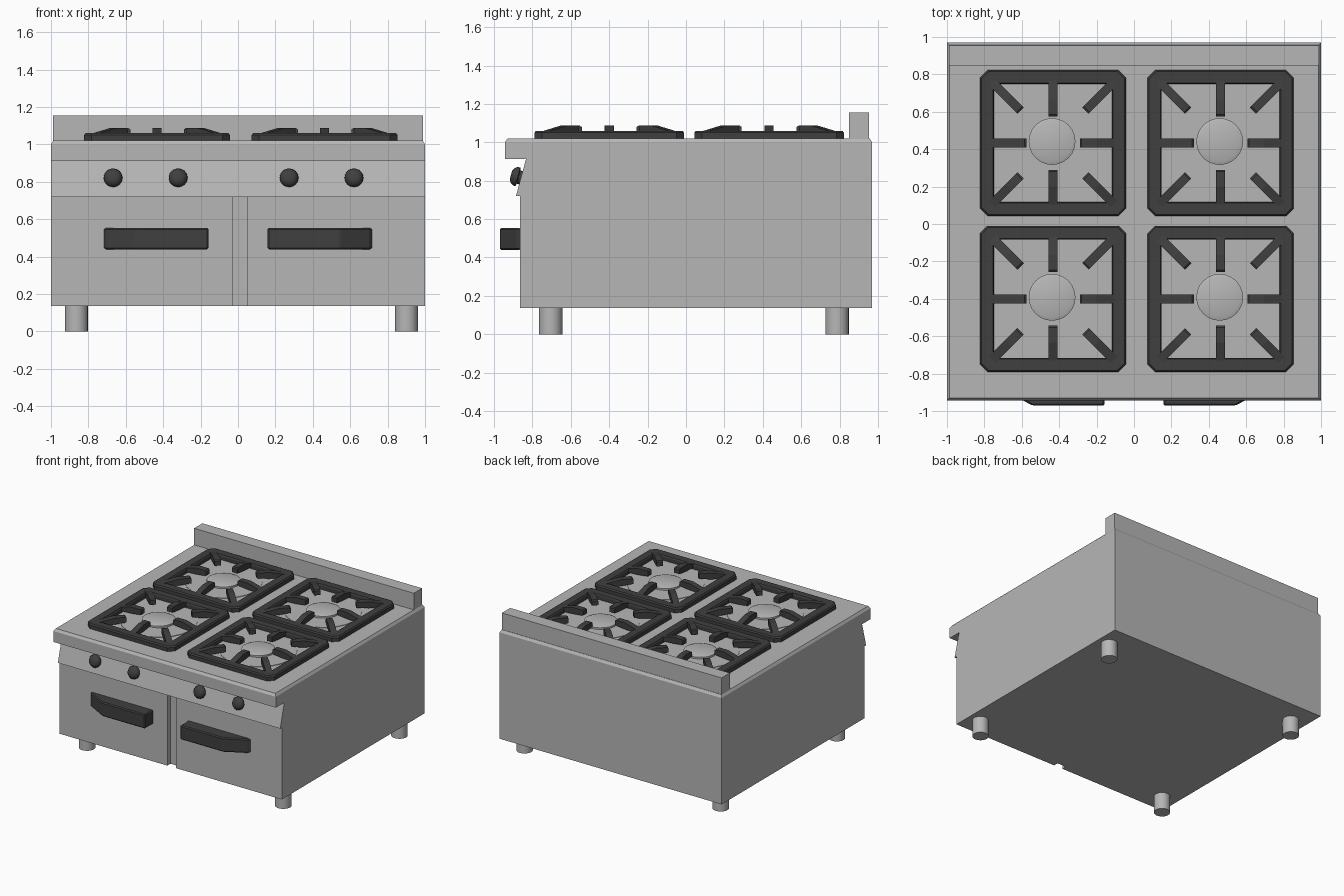
import bpy, bmesh, math
from mathutils import Matrix, Vector

if "Cube" in bpy.data.objects:
    bpy.data.objects.remove(bpy.data.objects["Cube"])


def material(name, c):
    m = bpy.data.materials.new(name)
    m.diffuse_color = (c, c, c, 1)
    m.use_nodes = True
    m.node_tree.nodes["Principled BSDF"].inputs["Base Color"].default_value = m.diffuse_color
    return m


STEEL = material("brushed steel", 0.47)
IRON = material("black iron", 0.05)


def finish(name, bm, mat, bevel=0, smooth=False):
    bmesh.ops.recalc_face_normals(bm, faces=bm.faces)
    if bevel:
        edges = [e for e in bm.edges if e.calc_face_angle(0) > 0.4]
        bmesh.ops.bevel(bm, geom=edges, offset=bevel, segments=1, affect='EDGES')
    me = bpy.data.meshes.new(name)
    bm.to_mesh(me)
    bm.free()
    me.materials.append(mat)
    ob = bpy.data.objects.new(name, me)
    bpy.context.collection.objects.link(ob)
    if smooth:
        bpy.ops.object.select_all(action='DESELECT')
        ob.select_set(True)
        bpy.context.view_layer.objects.active = ob
        bpy.ops.object.shade_smooth_by_angle(angle=math.radians(40))
    return ob


def extrude(name, points, depth, mat, bevel=0):
    """Close a planar loop of 3D points and extrude it along depth."""
    bm = bmesh.new()
    face = bm.faces.new([bm.verts.new(p) for p in points])
    res = bmesh.ops.extrude_face_region(bm, geom=[face], use_keep_orig=True)
    bmesh.ops.translate(bm, vec=depth, verts=[v for v in res["geom"] if isinstance(v, bmesh.types.BMVert)])
    return finish(name, bm, mat, bevel)


def lathe(name, profile, sides, place, mat):
    """Solid of revolution about local z from (radius, height) rings, capped."""
    bm = bmesh.new()
    rings = [[bm.verts.new((r * math.cos(2 * math.pi * i / sides), r * math.sin(2 * math.pi * i / sides), z))
              for i in range(sides)] for r, z in profile]
    for a, b in zip(rings, rings[1:]):
        for i in range(sides):
            j = (i + 1) % sides
            bm.faces.new((a[i], a[j], b[j], b[i]))
    bm.faces.new(rings[0])
    bm.faces.new(rings[-1])
    bm.transform(place)
    return finish(name, bm, mat, smooth=True)


def box(name, lo, hi, mat):
    (x0, y0, z0), (x1, y1, z1) = lo, hi
    return extrude(name, [(x0, y0, z0), (x1, y0, z0), (x1, y1, z0), (x0, y1, z0)], (0, 0, z1 - z0), mat)


# lower cabinet with the channel between the two doors
plan = [(-1, .97), (-1, -.865), (-.03, -.865), (-.03, -.825), (.05, -.825), (.05, -.865), (1, -.865), (1, .97)]
extrude("lower_cabinet", [(x, y, .136) for x, y in plan], (0, 0, .584), STEEL)

# upper cabinet: sloped control panel and overhanging lip
side = [(.97, .72), (-.886, .72), (-.834, .912), (-.943, .912), (-.943, 1.0), (.97, 1.0)]
extrude("control_panel_and_lip", [(-1, y, z) for y, z in side], (2, 0, 0), STEEL)

# cooktop with sloping edges
bm = bmesh.new()
low, high = [[bm.verts.new((sx * (1 - d), (.97 - d) if sy > 0 else (-.943 + d), z))
              for sx, sy in ((-1, -1), (1, -1), (1, 1), (-1, 1))] for d, z in ((0, 1.0), (.013, 1.02))]
bm.faces.new(low)
bm.faces.new(high)
for i in range(4):
    j = (i + 1) % 4
    bm.faces.new((low[i], low[j], high[j], high[i]))
finish("cooktop", bm, STEEL)

box("backsplash", (-.988, .848, 1.015), (.988, .954, 1.155), STEEL)

# feet
for x in (-.864, .901):
    for y in (-.705, .787):
        lathe("foot", [(.061, 0), (.061, .14)], 24, Matrix.Translation((x, y, 0)), STEEL)


def octagon(h, c):
    return [(-h + c, -h), (h - c, -h), (h, -h + c), (h, h - c),
            (h - c, h), (-h + c, h), (-h, h - c), (-h, -h + c)]


def grate(cx, cy):
    # square frame with cut corners
    bm = bmesh.new()
    loops = [[bm.verts.new((cx + x, cy + y, z)) for x, y in octagon(h, c)]
             for h, c, z in ((.39, .04, 1.02), (.39, .04, 1.05), (.382, .037, 1.06),
                             (.322, .012, 1.06), (.316, .01, 1.05), (.316, .01, 1.02))]
    for a, b in zip(loops, loops[1:] + loops[:1]):
        for i in range(8):
            j = (i + 1) % 8
            bm.faces.new((a[i], a[j], b[j], b[i]))
    finish("grate_frame", bm, IRON)
    # eight fingers pointing at the burner
    for k in range(8):
        tip, end = (.143, .33) if k % 2 == 0 else (.245, .46)
        prof = [(tip, 1.045), (tip, 1.08), (tip + .01, 1.087), (tip + .09, 1.087),
                (end, 1.06), (end, 1.03), (tip + .09, 1.035)]
        rot = Matrix.Translation((cx, cy, 0)) @ Matrix.Rotation(k * math.pi / 4, 4, 'Z')
        pts = [rot @ Vector((r, -.024, z)) for r, z in prof]
        extrude("grate_finger", pts, rot.to_3x3() @ Vector((0, .048, 0)), IRON)


# burners and grates
for x in (-.433, .463):
    for y in (-.4, .433):
        place = Matrix.Translation((x - .005, y + .008, 0))
        lathe("burner_pan", [(.287, 1.015), (.287, 1.024)], 20, place, STEEL)
        lathe("burner_cap", [(.125, 1.02), (.125, 1.038), (.105, 1.046)], 24, place, STEEL)
        grate(x, y)

# knobs standing square to the sloped panel
normal = Vector((0, -.192, .052)).normalized()
turn = normal.to_track_quat('Z', 'Y').to_matrix().to_4x4()
for x in (-.668, -.32, .273, .62):
    lathe("knob", [(.036, -.01), (.036, .012), (.05, .016), (.05, .028), (.04, .044), (.022, .053)], 16,
          Matrix.Translation((x, -.861, .816)) @ turn, IRON)

# door handles, mirrored, tapering towards the outer edge
for s in (-1, 1):
    shape = [(.157, -.86), (.157, -.97), (.545, -.97), (.70, -.885), (.722, -.86)]
    extrude("door_handle", [(s * x, y, .439) for x, y in shape], (0, 0, .115), IRON, bevel=.008)
